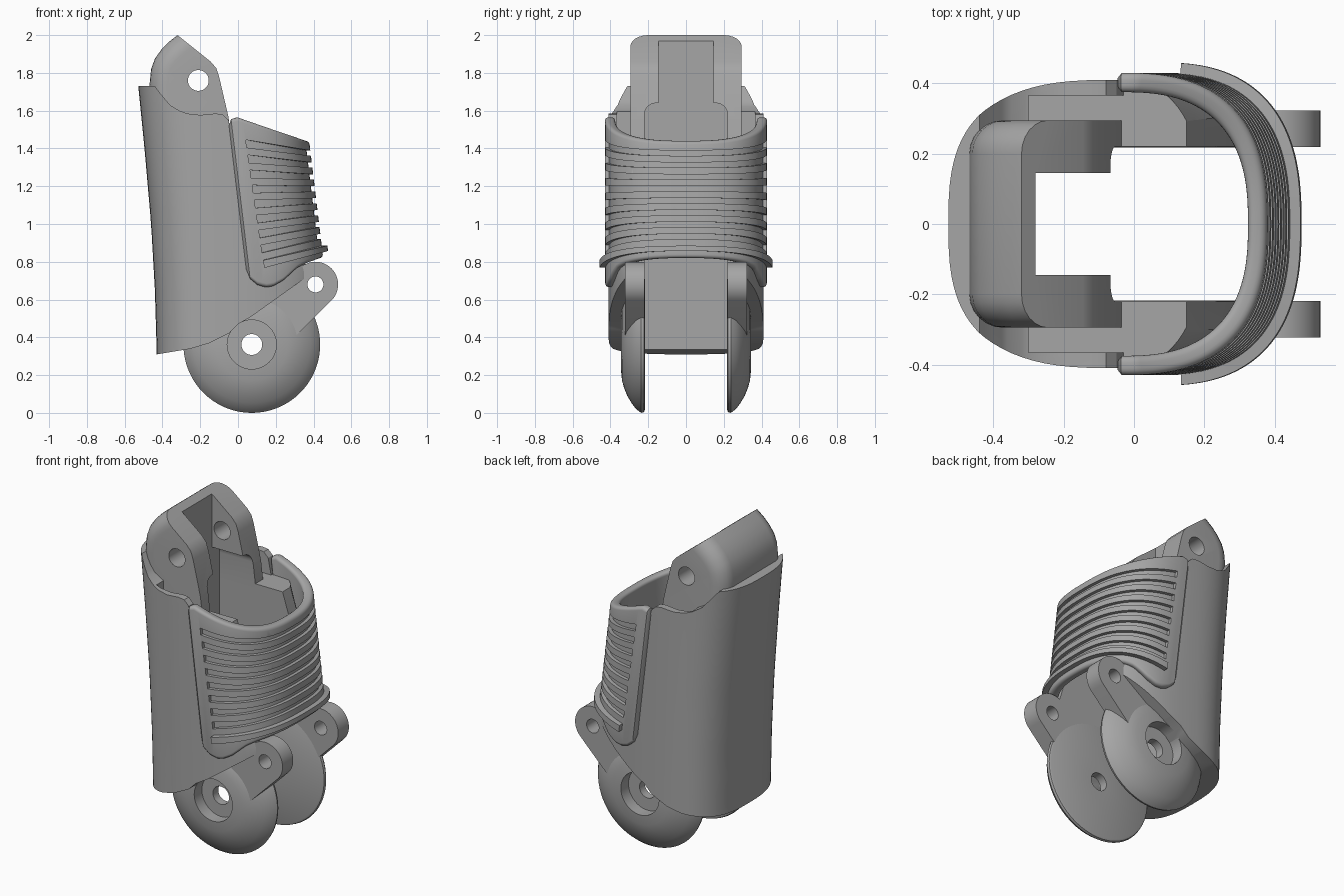
import bpy, bmesh, math
from mathutils import Matrix

if "Cube" in bpy.data.objects:
    bpy.data.objects.remove(bpy.data.objects["Cube"])

grey = bpy.data.materials.new("plain_grey")
grey.use_nodes = True
COLOUR = (0.38, 0.38, 0.38, 1)
grey.diffuse_color = COLOUR
grey.node_tree.nodes["Principled BSDF"].inputs["Base Color"].default_value = COLOUR


def finish(bm, name):
    bmesh.ops.recalc_face_normals(bm, faces=bm.faces)
    if bm.calc_volume(signed=True) < 0:
        bmesh.ops.reverse_faces(bm, faces=bm.faces)
    mesh = bpy.data.meshes.new(name)
    bm.to_mesh(mesh)
    bm.free()
    obj = bpy.data.objects.new(name, mesh)
    bpy.context.collection.objects.link(obj)
    mesh.materials.append(grey)
    return obj


def activate(obj):
    bpy.ops.object.select_all(action='DESELECT')
    obj.select_set(True)
    bpy.context.view_layer.objects.active = obj


def smooth(obj, degrees=35):
    activate(obj)
    bpy.ops.object.shade_smooth_by_angle(angle=math.radians(degrees))


def boolean(obj, cutter, operation='DIFFERENCE'):
    mod = obj.modifiers.new("cut", 'BOOLEAN')
    mod.operation, mod.object, mod.solver = operation, cutter, 'EXACT'
    activate(obj)
    bpy.ops.object.modifier_apply(modifier=mod.name)
    bpy.data.objects.remove(cutter)


def loft(name, rings):
    """Closed solid through a list of equal rings of points."""
    bm = bmesh.new()
    loops = [[bm.verts.new(p) for p in ring] for ring in rings]
    n = len(loops[0])
    for a, b in zip(loops, loops[1:]):
        for i in range(n):
            j = (i + 1) % n
            bm.faces.new((a[i], a[j], b[j], b[i]))
    bm.faces.new(loops[0])
    bm.faces.new(loops[-1])
    return finish(bm, name)


def prism(name, outline, y0, y1):
    return loft(name, [[(x, y, z) for x, z in outline] for y in (y0, y1)])


def box(x0, x1, y, z0, z1):
    return prism("cutter", [(x0, z0), (x1, z0), (x1, z1), (x0, z1)], -y, y)


def arc(cx, cz, r, start, end, n):
    steps = [math.radians(start + (end - start) * i / n) for i in range(n + 1)]
    return [(cx + r * math.cos(t), cz + r * math.sin(t)) for t in steps]


def bore(x, z, r):
    return prism("cutter", arc(x, z, r, 0, 352.5, 47), -0.6, 0.6)


def lerp(x, table):
    if x <= table[0][0]:
        return table[0][1]
    for (xa, a), (xb, b) in zip(table, table[1:]):
        if x <= xb:
            return a + (b - a) * (x - xa) / (xb - xa)
    return table[-1][1]


def oval(t, cx, a, b, n):
    c, s = math.cos(t), math.sin(t)
    return (cx + a * math.copysign(abs(c) ** (2 / n), c),
            b * math.copysign(abs(s) ** (2 / n), s))


# Shell: tapering rounded column, trimmed to its side outline and hollowed
rings = []
for i in range(17):
    z = 0.25 + i * 0.1
    back = -lerp(z, [(0.31, 0.43), (0.65, 0.44), (1.0, 0.46), (1.4, 0.495), (1.8, 0.535)])
    front = lerp(z, [(0.75, 0.55), (1.45, 0.25)])
    ring = []
    for k in range(80):
        t = math.tau * k / 80
        ahead = math.cos(t) > 0
        ring.append((*oval(t, -0.05, front if ahead else -0.05 - back, 0.41,
                           2.5 if ahead else 2.9), z))
    rings.append(ring)
shell = loft("shell", rings)
side = [(-0.6, 1.73), (-0.44, 1.73), (-0.41, 1.69), (-0.36, 1.63), (-0.31, 1.6),
        (-0.27, 1.585), (-0.2, 1.577), (-0.12, 1.585), (-0.08, 1.58), (-0.05, 1.55),
        (-0.03, 1.45), (0.15, 1.45), (0.36, 0.78), (0.35, 0.71), (0.07, 0.51),
        (0.0, 0.47), (-0.05, 0.42), (-0.15, 0.37), (-0.25, 0.34), (-0.43, 0.31), (-0.6, 0.31)]
boolean(shell, prism("cutter", side, -0.6, 0.6), 'INTERSECT')
boolean(shell, box(-0.28, 0.7, 0.22, 0.1, 1.64))
boolean(shell, box(-0.30, 0.7, 0.365, 1.45, 1.9))
smooth(shell, 30)

# Clevis: forked hinge with rounded back
outline = [(-0.03, 1.40), (-0.05, 1.565), (-0.10, 1.78), (-0.115, 1.825), (-0.145, 1.86),
           (-0.32, 2.0), (-0.365, 1.965), (-0.405, 1.925), (-0.44, 1.875), (-0.46, 1.82),
           (-0.468, 1.74), (-0.44, 1.40)]
clevis = prism("clevis", outline, -0.295, 0.295)
bm = bmesh.new()
bm.from_mesh(clevis.data)
edges = [e for e in bm.edges if all(v.co.x < -0.3 for v in e.verts)
         and abs(e.verts[0].co.y - e.verts[1].co.y) < 0.01]
bmesh.ops.bevel(bm, geom=edges, offset=0.095, segments=6, profile=0.5, affect='EDGES')
bm.to_mesh(clevis.data)
bm.free()
boolean(clevis, box(-0.28, 0.3, 0.145, 1.2, 2.2))
channel = [(0.22, 1.2)] + arc(0.16, 1.58, 0.06, 0, 90, 6)
channel += [(-y, z) for y, z in reversed(channel)]
boolean(clevis, loft("cutter", [[(x, y, z) for y, z in channel] for x in (-0.2801, 0.3)]))
boolean(clevis, bore(-0.21, 1.76, 0.055))
smooth(clevis)

# Grip pad: a leaning strap wrapped round the open side
LEAN = 0.12
TOP = [(0.035, 1.52), (0.05, 1.555), (0.085, 1.565), (0.45, 1.44)]
BOTTOM = [(0.035, 0.76), (0.05, 0.71), (0.08, 0.68), (0.13, 0.665), (0.17, 0.67),
          (0.23, 0.70), (0.31, 0.765), (0.36, 0.79), (0.45, 0.82)]


def section(outer, inner, low, high, r):
    """Rounded rectangle of (offset from the pad surface, height) points."""
    points = []
    for d, z, a in ((outer - r, low + r, -90), (outer - r, high - r, 0),
                    (inner + r, high - r, 90), (inner + r, low + r, 180)):
        points += arc(d, z, r, a, a + 90, 4) if r else [(d, z)]
    return points


def strap(name, outer, inner, start, low, high, r=0, pinch=0):
    """Band round the pad, from start on one flank to start on the other."""
    flank = 0.43 * (1 - (max(0, start - 0.05) / 0.40) ** 2.6) ** (1 / 2.6)
    rings = []
    for i in range(-37, 38):
        end = abs(i) == 37
        t = math.radians(i * 2.5)
        x = start if end else oval(t, 0.05, 0.40, 0.43, 2.6)[0]
        if x < start:
            continue
        ring = []
        for d, z in section(outer - pinch * end, inner + pinch * end, low(x), high(x),
                            r / 2 if end else r):
            if end:
                p = (start, math.copysign(flank + d, i))
            else:
                p = oval(t, 0.05, 0.40 + d, 0.43 + d, 2.6)
            ring.append((p[0] - LEAN * (z - 0.83), p[1], z))
        rings.append(ring)
    return loft(name, rings)


grip = strap("grip_pad", 0, -0.055, 0.035, lambda x: lerp(x, BOTTOM),
             lambda x: lerp(x, TOP), r=0.02, pinch=0.015)

# Grip grooves: nine shallow slots fanning out along the flank
for i in range(9):
    line = [(0.115, 1.425 - i * 0.08), (0.45, 1.375 - i * 0.063)]
    boolean(grip, strap("cutter", 0.03, -0.02, 0.115 + 0.002 * i,
                        lambda x: lerp(x, line) - lerp(x, [(0.1, 0.021), (0.45, 0.014)]),
                        lambda x: lerp(x, line) + lerp(x, [(0.1, 0.021), (0.45, 0.014)])))
smooth(grip, 40)

# Knuckle discs and lugs, one pair on each side
PROFILE = [(0.055, 0.218), (0.347, 0.218), (0.358, 0.223), (0.362, 0.237), (0.342, 0.264),
           (0.31, 0.288), (0.27, 0.312), (0.23, 0.328), (0.19, 0.339), (0.13, 0.345),
           (0.13, 0.27), (0.055, 0.27), (0.055, 0.218)]
for word, s in (("front", -1), ("rear", 1)):
    bm = bmesh.new()
    verts = [bm.verts.new((r, s * y, 0)) for r, y in PROFILE]
    edges = [bm.edges.new(pair) for pair in zip(verts, verts[1:])]
    bmesh.ops.spin(bm, geom=verts + edges, cent=(0, 0, 0), axis=(0, 1, 0),
                   angle=math.tau, steps=72)
    bmesh.ops.remove_doubles(bm, verts=bm.verts, dist=0.0005)
    bmesh.ops.transform(bm, matrix=Matrix.Translation((0.073, 0, 0.362)), verts=bm.verts)
    smooth(finish(bm, word + "_knuckle_disc"))

    arm = arc(0.41, 0.68, 0.12, -45, 135, 24) + [(0.1, 0.54), (0.3, 0.40)]
    lug = prism(word + "_lug", arm, s * 0.219, s * 0.323)
    boolean(lug, bore(0.41, 0.68, 0.042))
    smooth(lug)
